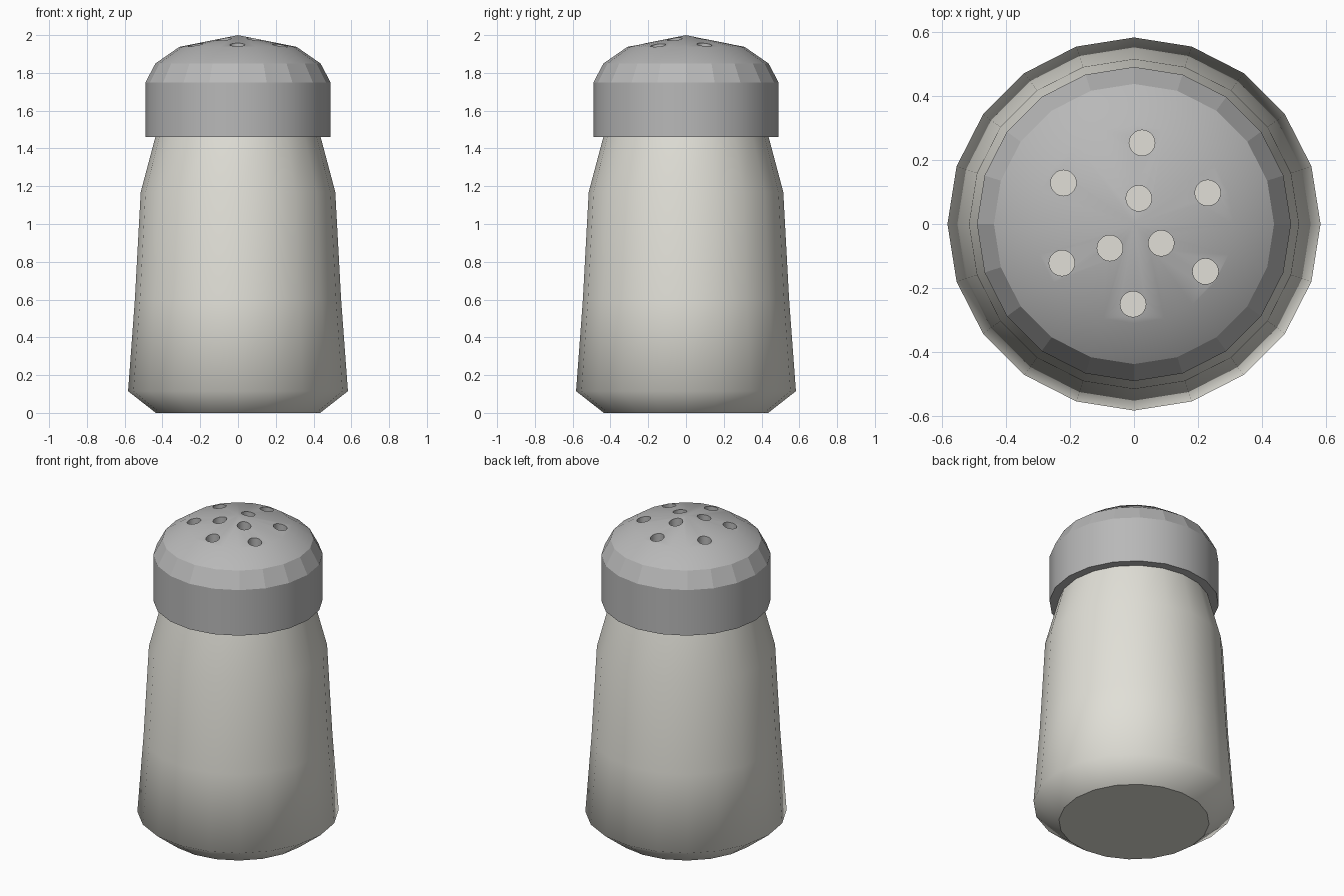
import bpy, bmesh
from math import sin, cos, pi, radians

if "Cube" in bpy.data.objects:
    bpy.data.objects.remove(bpy.data.objects["Cube"])

SIDES = 20


def lathe(name, profile):
    """Spin a (radius, z) profile; radius 0 makes an apex, open ends are capped."""
    bm = bmesh.new()
    rings = []
    for r, z in profile:
        n = SIDES if r > 0 else 1
        rings.append([bm.verts.new((r * cos(2 * pi * i / SIDES), r * sin(2 * pi * i / SIDES), z))
                      for i in range(n)])
    for a, b in zip(rings, rings[1:]):
        for i in range(SIDES):
            j = (i + 1) % SIDES
            bm.faces.new((a[i], a[j], b[0]) if len(b) == 1 else (a[i], a[j], b[j], b[i]))
    bm.faces.new(rings[0][::-1])
    if len(rings[-1]) > 1:
        bm.faces.new(rings[-1])
    me = bpy.data.meshes.new(name)
    bm.to_mesh(me)
    bm.free()
    ob = bpy.data.objects.new(name, me)
    bpy.context.collection.objects.link(ob)
    return ob


# Body: tapered jar whose neck runs up inside the cap
body = lathe("body", [(0.435, 0), (0.582, 0.115), (0.546, 0.6), (0.515, 1.17),
                      (0.435, 1.47), (0.36, 1.85)])
for p in body.data.polygons:
    p.use_smooth = abs(p.normal.z) < 0.99
mat = bpy.data.materials.new("body_cream")
mat.diffuse_color = (0.75, 0.74, 0.68, 1)
mat.use_nodes = True
mat.node_tree.nodes["Principled BSDF"].inputs["Base Color"].default_value = mat.diffuse_color
body.data.materials.append(mat)

# Cap: straight rim with a domed top
cap = lathe("cap", [(0.49, 1.46), (0.49, 1.75), (0.437, 1.85), (0.31, 1.938), (0, 2.0)])
metal = bpy.data.materials.new("cap_grey")
metal.diffuse_color = (0.48, 0.48, 0.48, 1)
metal.use_nodes = True
metal.node_tree.nodes["Principled BSDF"].inputs["Base Color"].default_value = metal.diffuse_color
cap.data.materials.append(metal)

# Pouring holes: three inner, six outer, cut down to the top of the body
holes = [(0.015, 0.08), (0.085, -0.06), (-0.075, -0.075),
         (0.025, 0.253), (0.23, 0.097), (0.223, -0.148),
         (-0.003, -0.25), (-0.225, -0.122), (-0.22, 0.128)]
bm = bmesh.new()
for x, y in holes:
    new = bmesh.ops.create_cone(bm, cap_ends=True, segments=20, radius1=0.04, radius2=0.04, depth=0.26)
    bmesh.ops.translate(bm, verts=new["verts"], vec=(x, y, 1.97))
me = bpy.data.meshes.new("hole_cutter")
bm.to_mesh(me)
bm.free()
cutter = bpy.data.objects.new("hole_cutter", me)
bpy.context.collection.objects.link(cutter)
mod = cap.modifiers.new("holes", "BOOLEAN")
mod.operation = "DIFFERENCE"
mod.solver = "EXACT"
mod.object = cutter
bpy.context.view_layer.objects.active = cap
cap.select_set(True)
bpy.ops.object.modifier_apply(modifier="holes")
bpy.data.objects.remove(cutter)

# Smooth dome and rim, faceted shoulder band
bpy.ops.object.shade_smooth_by_angle(angle=radians(30))
for p in cap.data.polygons:
    if 1.77 < p.center.z < 1.83 and 0.2 < p.normal.z < 0.8:
        p.use_smooth = False
